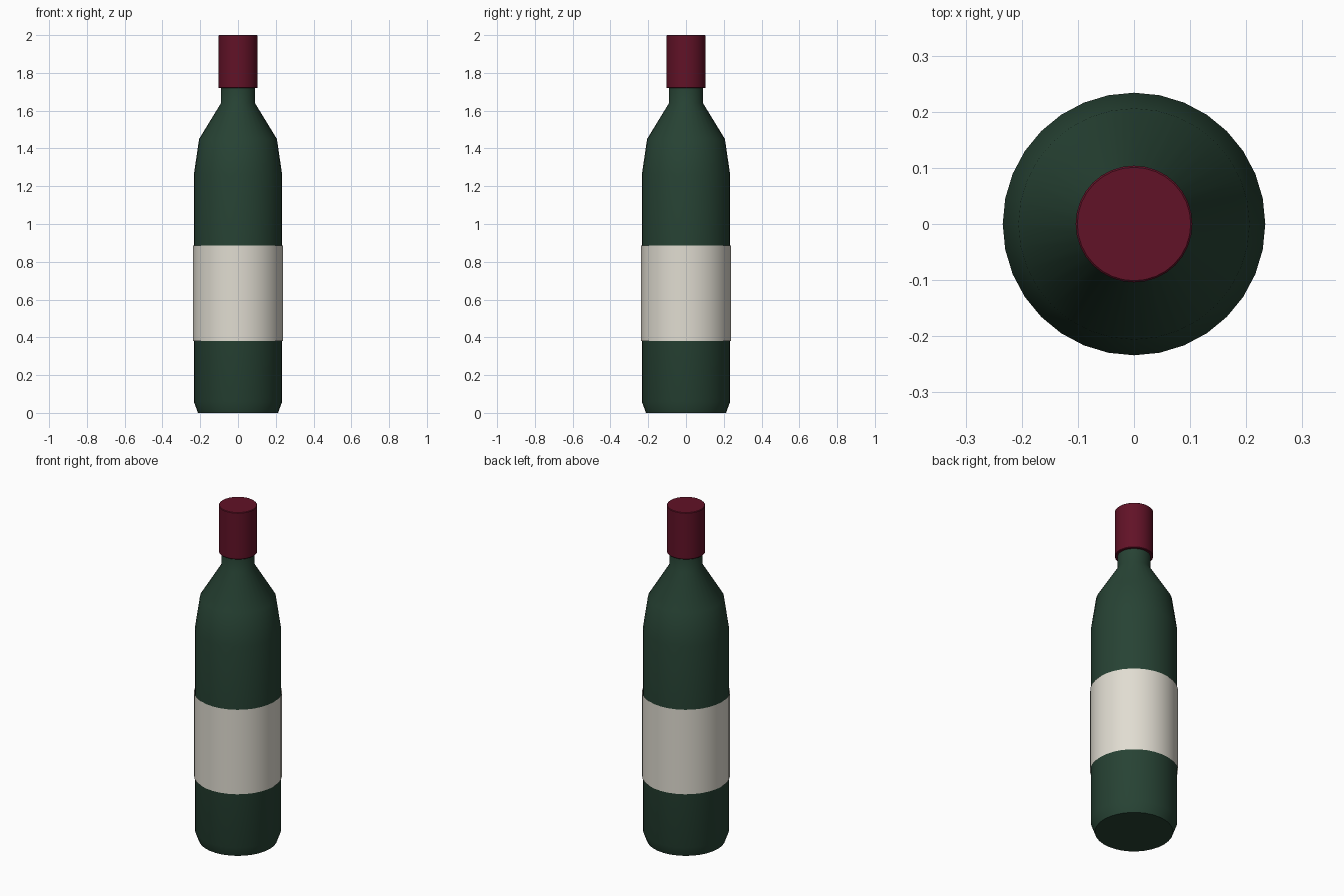
import bpy
import bmesh
import math

SIDES = 32

cube = bpy.data.objects.get("Cube")
if cube:
    bpy.data.objects.remove(cube, do_unlink=True)


def make_material(name, color):
    mat = bpy.data.materials.new(name)
    mat.use_nodes = True
    mat.diffuse_color = (*color, 1)
    bsdf = next(n for n in mat.node_tree.nodes if n.type == "BSDF_PRINCIPLED")
    bsdf.inputs["Base Color"].default_value = (*color, 1)
    return mat


def lathe(name, profile, mat, capped=True):
    """Turn (radius, height) points, listed bottom to top, around the z axis."""
    bm = bmesh.new()
    rings = []
    for radius, z in profile:
        angles = [2 * math.pi * i / SIDES for i in range(SIDES)]
        rings.append([bm.verts.new((radius * math.cos(a), radius * math.sin(a), z))
                      for a in angles])
    for low, high in zip(rings, rings[1:]):
        for i in range(SIDES):
            j = (i + 1) % SIDES
            bm.faces.new((low[i], low[j], high[j], high[i]))
    if capped:
        bm.faces.new(rings[0][::-1])
        bm.faces.new(rings[-1])
    mesh = bpy.data.meshes.new(name)
    bm.to_mesh(mesh)
    bm.free()
    mesh.materials.append(mat)
    obj = bpy.data.objects.new(name, mesh)
    bpy.context.collection.objects.link(obj)
    bpy.ops.object.select_all(action="DESELECT")
    obj.select_set(True)
    bpy.context.view_layer.objects.active = obj
    bpy.ops.object.shade_smooth_by_angle(angle=math.radians(40))
    return obj


green = make_material("dark green glass", (0.02, 0.055, 0.034))
cream = make_material("cream paper", (0.75, 0.72, 0.64))
red = make_material("wine red foil", (0.12, 0.006, 0.02))

# Glass body: chamfered foot, straight wall, sloping shoulder and neck
lathe("bottle_body", [(0.212, 0), (0.234, 0.06), (0.234, 1.26),
                      (0.206, 1.45), (0.09, 1.64), (0.09, 1.74)], green)

# Paper label: thin open sleeve around the wall
lathe("label", [(0.238, 0.38), (0.238, 0.885)], cream, capped=False)

# Foil capsule over the mouth, with slightly eased rims
lathe("foil_cap", [(0.101, 1.72), (0.104, 1.723),
                   (0.104, 1.997), (0.101, 2.0)], red)
